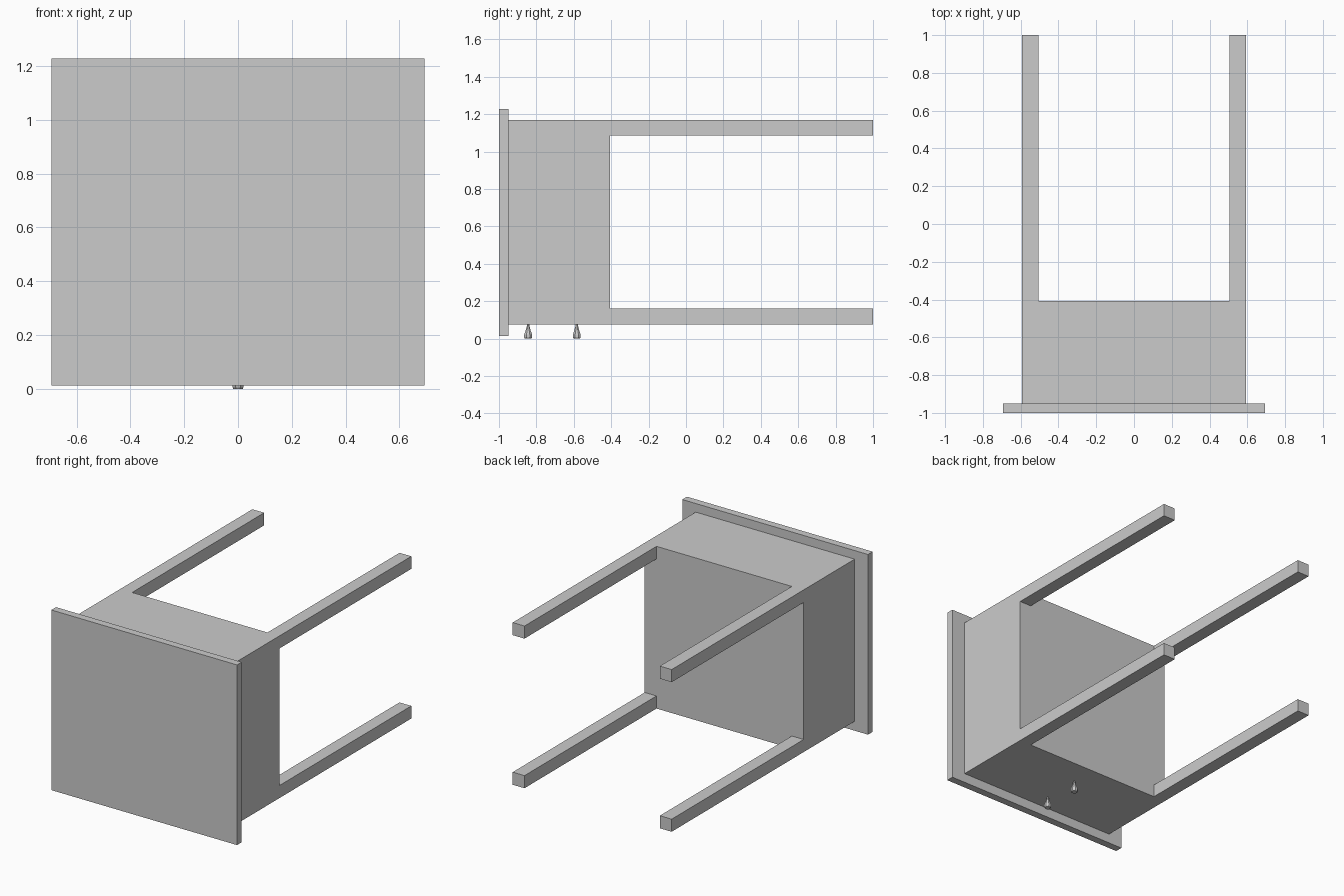
import bpy, bmesh, math
from mathutils import Vector, Matrix

if "Cube" in bpy.data.objects:
    bpy.data.objects.remove(bpy.data.objects["Cube"])


def box_mesh(x0, x1, y0, y1, z0, z1):
    bm = bmesh.new()
    m = Matrix.Translation(((x0 + x1) / 2, (y0 + y1) / 2, (z0 + z1) / 2)) @ \
        Matrix.Diagonal((x1 - x0, y1 - y0, z1 - z0, 1))
    bmesh.ops.create_cube(bm, size=1, matrix=m)
    return bm


def finish(bm, name):
    bmesh.ops.recalc_face_normals(bm, faces=bm.faces)
    me = bpy.data.meshes.new(name)
    bm.to_mesh(me)
    bm.free()
    ob = bpy.data.objects.new(name, me)
    bpy.context.collection.objects.link(ob)
    return ob


# Table top (the table lies on its side, top facing the front)
finish(box_mesh(-0.693, 0.693, -1, -0.95, 0.013, 1.228), "table_top")

# Cabinet body with four legs extruded from the corners of its underside
X, XI, Y0, Y1 = 0.593, 0.505, -0.95, -0.407
Z0, Z1, LEG = 0.076, 1.17, 0.085
bm = box_mesh(-X, X, Y0, Y1, Z0, Z1)
for co, no in (((-XI, 0, 0), (1, 0, 0)), ((XI, 0, 0), (1, 0, 0)),
               ((0, 0, Z0 + LEG), (0, 0, 1)), ((0, 0, Z1 - LEG), (0, 0, 1))):
    bmesh.ops.bisect_plane(bm, geom=bm.verts[:] + bm.edges[:] + bm.faces[:],
                           plane_co=co, plane_no=no)
bm.normal_update()
corners = []
for f in bm.faces:
    c = f.calc_center_median()
    if f.normal.y > 0.9 and abs(c.x) > XI and not Z0 + LEG < c.z < Z1 - LEG:
        corners.append(f)
res = bmesh.ops.extrude_discrete_faces(bm, faces=corners)
for f in res["faces"]:
    bmesh.ops.translate(bm, verts=f.verts[:], vec=(0, 1 - Y1, 0))
finish(bm, "cabinet_and_legs")


# Drawer knobs: flared lathe shapes hanging below the drawer face
def knob(name, y):
    profile = [(0.006, 0.078), (0.008, 0.066), (0.014, 0.045),
               (0.023, 0.021), (0.023, 0.008), (0.019, 0.0)]
    n = 8
    bm = bmesh.new()
    rings = [[bm.verts.new((r * math.cos(2 * math.pi * (i + 0.5) / n),
                            y + r * math.sin(2 * math.pi * (i + 0.5) / n), z))
              for i in range(n)] for r, z in profile]
    for a, b in zip(rings, rings[1:]):
        for i in range(n):
            j = (i + 1) % n
            bm.faces.new((a[i], a[j], b[j], b[i]))
    bm.faces.new(rings[0])
    bm.faces.new(rings[-1])
    finish(bm, name)


knob("upper_drawer_knob", -0.844)
knob("lower_drawer_knob", -0.584)
